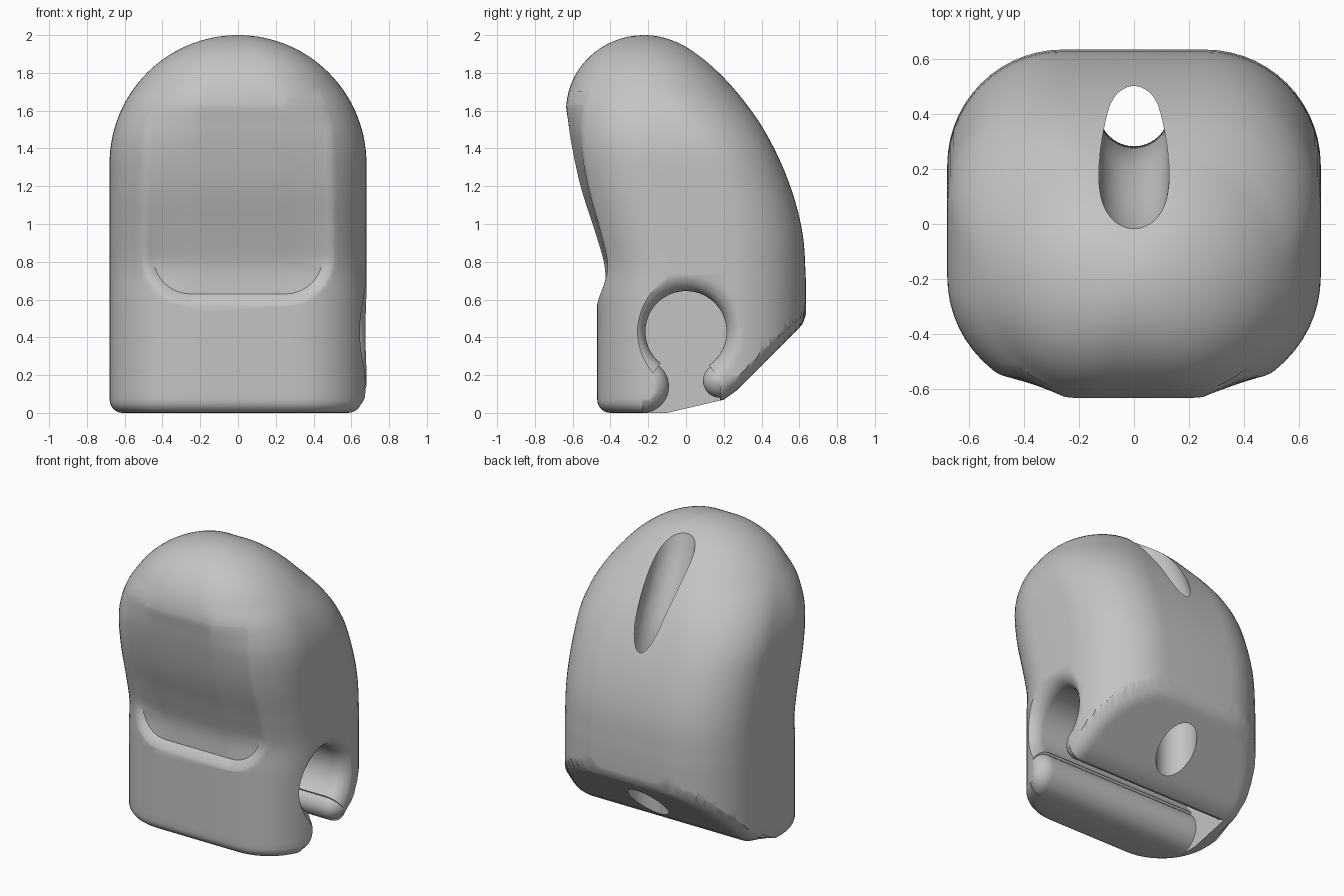
import bpy, bmesh
from math import sin, cos, pi, sqrt, atan2, hypot, radians
from mathutils import Vector

if "Cube" in bpy.data.objects:
    bpy.data.objects.remove(bpy.data.objects["Cube"])

grey = bpy.data.materials.new("matte grey")
grey.use_nodes = True
grey.diffuse_color = (0.55, 0.55, 0.55, 1)
grey.node_tree.nodes["Principled BSDF"].inputs["Base Color"].default_value = grey.diffuse_color


def root(v):
    return sqrt(max(v, 0))


def smooth(pts, t):
    """Cubic interpolation through (t, value) points."""
    if t <= pts[0][0]:
        return pts[0][1]
    if t >= pts[-1][0]:
        return pts[-1][1]

    def slope(k):
        a, b = pts[max(k - 1, 0)], pts[min(k + 1, len(pts) - 1)]
        return (b[1] - a[1]) / (b[0] - a[0])
    i = max(k for k in range(len(pts) - 1) if pts[k][0] <= t)
    (a, p), (b, q) = pts[i], pts[i + 1]
    h = b - a
    u = (t - a) / h
    return (p * (2*u**3 - 3*u*u + 1) + q * (3*u*u - 2*u**3)
            + h * slope(i) * (u**3 - 2*u*u + u) + h * slope(i + 1) * (u**3 - u*u))


def loft(name, rings):
    """Closed solid through rings of equal point count."""
    bm = bmesh.new()
    rows = [[bm.verts.new(p) for p in ring] for ring in rings]
    n = len(rows[0])
    for r, s in zip(rows, rows[1:]):
        for i in range(n):
            j = (i + 1) % n
            bm.faces.new((r[i], r[j], s[j], s[i]))
    bm.faces.new(rows[0])
    bm.faces.new(rows[-1])
    bmesh.ops.recalc_face_normals(bm, faces=bm.faces)
    me = bpy.data.meshes.new(name)
    bm.to_mesh(me)
    bm.free()
    ob = bpy.data.objects.new(name, me)
    bpy.context.collection.objects.link(ob)
    me.materials.append(grey)
    return ob


def arc(cx, cy, r, a, b, n):
    return [(cx + r * cos(a + (b - a) * i / n), cy + r * sin(a + (b - a) * i / n))
            for i in range(n + 1)]


# Body: rounded sections stacked upwards into a leaning dome
FRONT = [(0.5, -0.47), (0.6, -0.47), (0.77, -0.472), (0.95, -0.515), (1.2, -0.585),
         (1.45, -0.627), (1.6, -0.635)]
BACK = [(0.7, 0.635), (0.93, 0.62), (1.13, 0.575), (1.33, 0.5), (1.52, 0.4),
        (1.66, 0.3), (1.77, 0.205), (1.86, 0.11), (1.92, 0.03)]
TOP_Y, EDGE, SIDE, CORNER = -0.22, 0.07, 0.68, 0.42


def body_section(z):
    """Half width, front, back, front and back corner radius."""
    w = SIDE * root(1 - (max(z - 1.32, 0) / SIDE) ** 2)
    yf, yb = smooth(FRONT, z), smooth(BACK, z)
    if z > 1.6:
        yf = TOP_Y - 0.415 * root(1 - ((z - 1.6) / 0.4) ** 2)
    if z > 1.92:
        yb = TOP_Y + 0.25 * root((2 - z) / 0.08)
    inset = EDGE - root(EDGE**2 - (EDGE - z) ** 2) if z < EDGE else 0
    w, yf, yb = w - inset, yf + inset, yb - inset
    limit = min(w, (yb - yf) / 2) * 0.98
    rf = min(smooth([(0.6, 0.37), (1.4, CORNER)], z) - inset, limit)
    return w, yf, yb, rf, min(CORNER - inset, limit)


def body_ring(z):
    w, yf, yb, rf, rb = body_section(z)
    pts = (arc(w - rb, yb - rb, rb, 0, pi/2, 14) + arc(rb - w, yb - rb, rb, pi/2, pi, 14)
           + arc(rf - w, yf + rf, rf, pi, 1.5*pi, 14) + arc(w - rf, yf + rf, rf, 1.5*pi, 2*pi, 14))
    return [(x, y, z) for x, y in pts]


levels = [EDGE * (1 - cos(pi/2 * i / 6)) for i in range(7)]
levels += [0.07 + 1.25 * i / 30 for i in range(1, 31)]
levels += [1.32 + 0.6799 * sin(pi/2 * i / 30) for i in range(1, 31)]
body = loft("fingertip_body", [body_ring(z) for z in levels])


def fillet(x, y):
    """Cutter growth near the body's side wall, giving rounded edges."""
    over = max(-0.1 - y, y - 0.215, 0)
    wall = SIDE - CORNER + root(CORNER**2 - over**2)
    t = min(max(abs(x) - wall + 0.1, 0), 0.098)
    return 0.1 - root(0.01 - t * t)


# Sloped underside cutter
slope_line = [(0.2, 0.07), (0.27, 0.12)] + [(0.27 + 0.03 * i, 0.12 + 0.03 * i) for i in range(1, 12)]
slope_line += [(0.62, 0.475), (0.634, 0.52), (0.64, 0.6)]


def underside_ring(x):
    pts = [(x, -0.1, -0.2), (x, -0.1, 0)]
    pts += [(x, y, z + fillet(x, y)) for y, z in slope_line]
    return pts + [(x, 0.9, 0.7), (x, 0.9, -0.2)]


underside = loft("underside_cutter", [underside_ring(-0.72 + 1.44 * i / 72) for i in range(73)])

# Keyhole channel cutter, flared at its open end
HOLE = (0, 0.43)


def keyhole_ring(x):
    (ly, lz), (ry, rz) = (-0.23, 0.14), (0.18, 0.17)
    la, ra = atan2(HOLE[1] - lz, -ly), atan2(HOLE[1] - rz, -ry)

    def flared(c, r, a, b, n, sign):
        near, far = arc(*c, r, a, b, n), arc(*c, r + sign, a, b, n)
        pts = []
        for (y, z), (fy, fz) in zip(near, far):
            d = max(fillet(x, y), 0) if x > 0 else 0
            d = min(d, r - 0.01) if sign < 0 else d
            pts.append((x, y + (fy - y) * d, z + (fz - z) * d))
        return pts
    return (flared((ly, lz), 0.14, -pi/2, la, 14, -1)
            + flared(HOLE, 0.215, pi + la, ra - pi, 40, 1)
            + flared((ry, rz), 0.09, ra, 1.5 * pi, 14, -1)
            + [(x, ry, -0.2), (x, ly, -0.2)])


channel = loft("channel_cutter", [keyhole_ring(x) for x in
               [-0.58, 0.4] + [0.5 + 0.2 * i / 20 for i in range(21)] + [0.75]])

# Pad recess cutter: follows the body front at a depth that fades out over a rim
DEPTH = [(0.8, 0.042), (1.2, 0.027), (1.5, 0.013), (1.64, -0.003), (1.7, -0.012)]
RIM, HALF, ROUND, LOW = 0.085, 0.45, 0.2, 0.63


def pad_point(x, z):
    w, yf, _, rf, _ = body_section(z)
    surface = yf + rf - root(rf**2 - max(abs(x) - w + rf, 0) ** 2)
    gap = hypot(max(abs(x) - HALF + ROUND, 0), max(LOW + ROUND - z, 0)) - ROUND
    u = min(max(gap / RIM, 0), 1)
    return (x, surface + smooth(DEPTH, z) * (1 - u) ** 2 - 0.004 * u, z)


def pad_ring(z):
    xs = [(HALF - ROUND) * i / 5 for i in range(6)]
    for k in range(7):
        r = ROUND + RIM * k / 6
        reach = root(r * r - max(LOW + ROUND - z, 0) ** 2)
        xs.append(HALF - ROUND + max(reach, 0.002 * (k + 1)))
    xs = [-x for x in reversed(xs[1:])] + xs
    return [(xs[0], -0.9, z)] + [pad_point(x, z) for x in xs] + [(xs[-1], -0.9, z)]


pad_levels = [LOW - RIM * (1 - i / 6) for i in range(6)]
pad_levels += [LOW + ROUND * (1 - cos(pi/2 * i / 10)) for i in range(11)]
pad_levels += [0.83 + 0.87 * i / 24 for i in range(1, 25)]
pad = loft("pad_cutter", [pad_ring(z) for z in pad_levels])

# Curved cord tunnel cutter from the back of the dome to the underside
CORD = [(-0.1, 0.41), (0.7, 0.41), (1.1, 0.4), (1.4, 0.355), (1.65, 0.25), (1.8, 0.175),
        (1.95, 0.115), (2.2, 0.05)]


def cord_ring(z):
    y = smooth(CORD, z)
    slope = (smooth(CORD, z + 0.01) - smooth(CORD, z - 0.01)) / 0.02
    side = Vector((0, 1, -slope)).normalized()
    return [Vector((0, y, z)) + 0.128 * (Vector((cos(a), 0, 0)) + side * sin(a))
            for a in (2 * pi * i / 40 for i in range(40))]


cord = loft("cord_cutter", [cord_ring(-0.08 + 2.26 * i / 36) for i in range(37)])

# Cut everything out of the body
cutters = [underside, channel, pad, cord]
for c in cutters:
    m = body.modifiers.new(c.name, 'BOOLEAN')
    m.operation, m.solver, m.object = 'DIFFERENCE', 'EXACT', c
bpy.context.view_layer.update()
body.data = bpy.data.meshes.new_from_object(body.evaluated_get(bpy.context.evaluated_depsgraph_get()))
body.modifiers.clear()
for c in cutters:
    bpy.data.objects.remove(c)

# Smooth shading with sharp creases
bpy.ops.object.select_all(action='DESELECT')
body.select_set(True)
bpy.context.view_layer.objects.active = body
bpy.ops.object.shade_smooth_by_angle(angle=radians(35))
